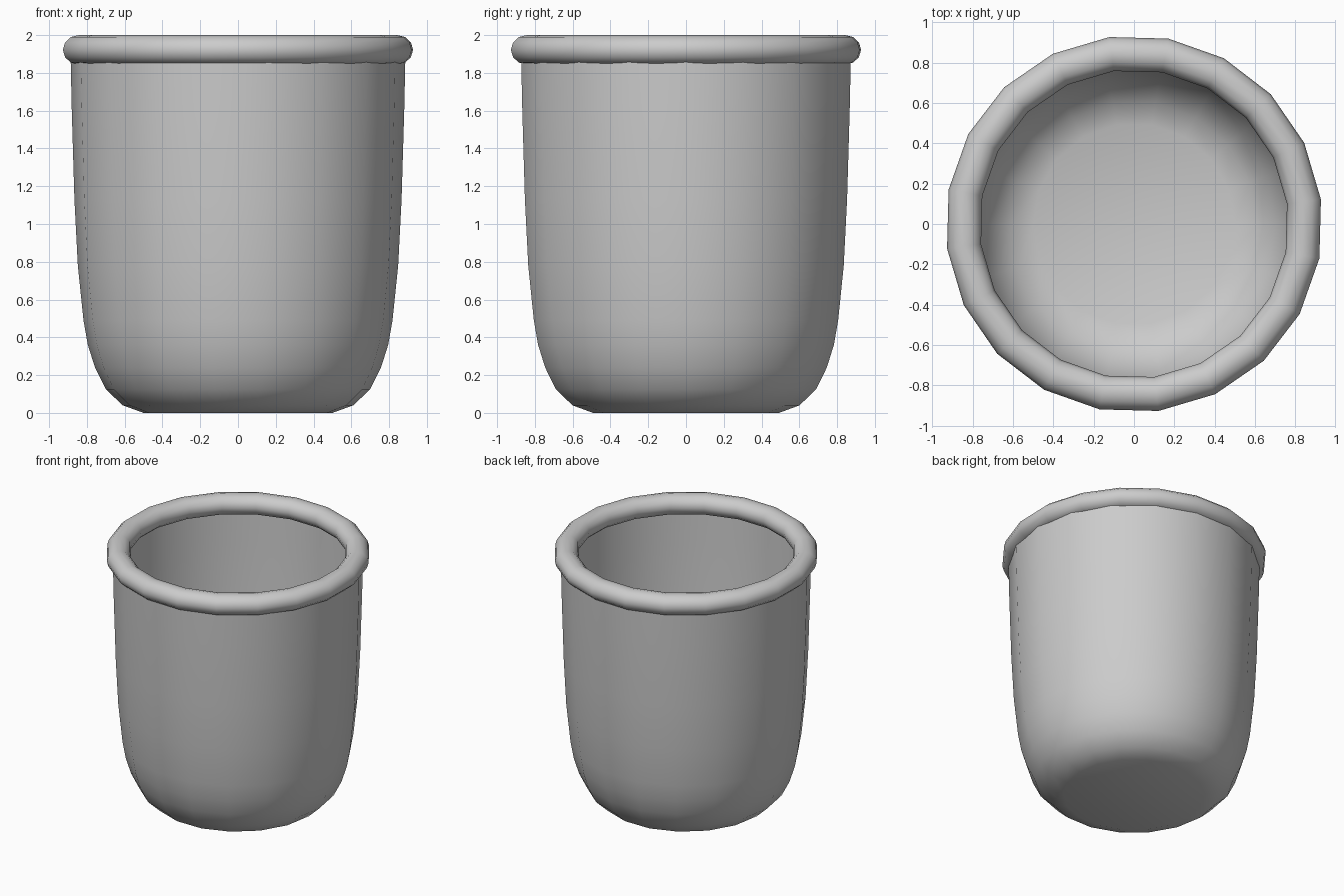
import bpy, bmesh
from math import sin, cos, pi, radians

cube = bpy.data.objects.get("Cube")
if cube:
    bpy.data.objects.remove(cube, do_unlink=True)

grey = bpy.data.materials.new("plain_grey")
grey.use_nodes = True
colour = (0.6, 0.6, 0.6, 1)
grey.diffuse_color = colour
grey.node_tree.nodes["Principled BSDF"].inputs["Base Color"].default_value = colour


def lathe(name, profile, sides, turn=0, closed=False):
    """Sweep (radius, height) points around z, ring by ring."""
    bm = bmesh.new()
    rings = []
    for r, z in profile:
        angles = [radians(turn) + 2 * pi * i / sides for i in range(sides)]
        rings.append([bm.verts.new((r * cos(a), r * sin(a), z)) for a in angles])
    pairs = list(zip(rings, rings[1:]))
    if closed:
        pairs.append((rings[-1], rings[0]))
    else:
        bm.faces.new(rings[0][::-1])
    for low, high in pairs:
        for i in range(sides):
            j = (i + 1) % sides
            bm.faces.new((low[i], low[j], high[j], high[i]))
    for face in bm.faces:
        face.smooth = True
    mesh = bpy.data.meshes.new(name)
    bm.to_mesh(mesh)
    bm.free()
    mesh.materials.append(grey)
    obj = bpy.data.objects.new(name, mesh)
    bpy.context.collection.objects.link(obj)
    return obj


# Thin open cup with a flat floor and rounded lower edge
lathe("cup_body", [(0.5, 0), (0.61, 0.04), (0.7, 0.125), (0.757, 0.24),
                   (0.795, 0.36), (0.818, 0.49), (0.848, 0.78),
                   (0.866, 1.13), (0.88, 1.6), (0.887, 1.92)], 18)

# Rolled rim around the opening
section = [2 * pi * i / 12 for i in range(12)]
lathe("rolled_rim", [(0.85 + 0.085 * cos(a), 1.922 + 0.078 * sin(a)) for a in section],
      20, turn=7.5, closed=True)
